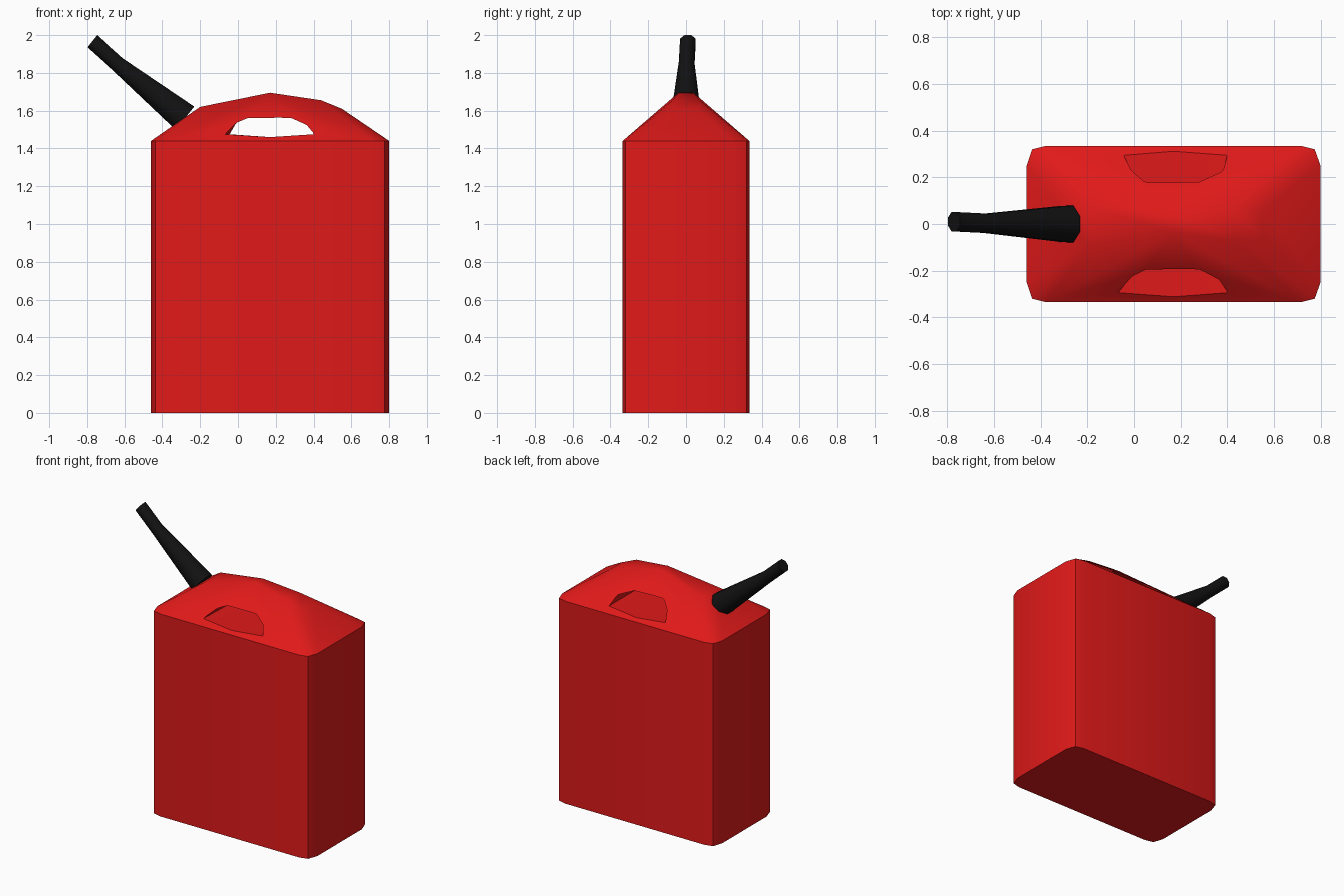
import bpy, bmesh, math
from mathutils import Vector

if "Cube" in bpy.data.objects:
    bpy.data.objects.remove(bpy.data.objects["Cube"])


def material(name, color):
    m = bpy.data.materials.new(name)
    m.diffuse_color = color
    m.use_nodes = True
    m.node_tree.nodes["Principled BSDF"].inputs["Base Color"].default_value = m.diffuse_color
    return m


def add_object(name, bm, mat=None):
    bmesh.ops.recalc_face_normals(bm, faces=bm.faces)
    me = bpy.data.meshes.new(name)
    bm.to_mesh(me)
    bm.free()
    ob = bpy.data.objects.new(name, me)
    bpy.context.collection.objects.link(ob)
    if mat:
        me.materials.append(mat)
    return ob


def hull(name, points, mat=None):
    bm = bmesh.new()
    for p in points:
        bm.verts.new(p)
    bmesh.ops.convex_hull(bm, input=bm.verts)
    bmesh.ops.dissolve_limit(bm, angle_limit=0.01, verts=bm.verts, edges=bm.edges)
    return add_object(name, bm, mat)


def activate(ob):
    bpy.ops.object.select_all(action='DESELECT')
    ob.select_set(True)
    bpy.context.view_layer.objects.active = ob


red = material("red_plastic", (0.75, 0.01, 0.01, 1))
black = material("black_plastic", (0.006, 0.006, 0.006, 1))

# Can body: chamfered tank with a sloped crown
outline = [(-0.46, 0.25), (-0.437, 0.32), (-0.377, 0.335),
           (0.715, 0.335), (0.775, 0.32), (0.80, 0.25)]
crown = [(-0.20, 0.09, 1.62), (0.17, 0.04, 1.695),
         (0.44, 0.07, 1.655), (0.55, 0.06, 1.61)]
points = [(x, s * y, z) for x, y in outline for s in (-1, 1) for z in (0, 1.44)]
points += [(x, s * y, z) for x, y, z in crown for s in (-1, 1)]
body = hull("can_body", points, red)

# Hand hole through the crown, slightly taller at the back
front = [(-0.07, 1.475), (-0.02, 1.525), (0.05, 1.553), (0.28, 1.555),
         (0.36, 1.52), (0.40, 1.475), (0.17, 1.46)]
back = [(-0.04, 1.475), (0.0, 1.54), (0.06, 1.585), (0.28, 1.58),
        (0.38, 1.54), (0.40, 1.475), (0.17, 1.46)]
cutter = hull("hand_hole_cutter",
              [(x, -0.4, z) for x, z in front] + [(x, 0.4, z) for x, z in back])
cutter.hide_render = True
mod = body.modifiers.new("hand_hole", 'BOOLEAN')
mod.operation = 'DIFFERENCE'
mod.solver = 'EXACT'
mod.object = cutter
activate(body)
bpy.ops.object.modifier_apply(modifier=mod.name)
bpy.data.objects.remove(cutter)
bpy.ops.object.shade_smooth_by_angle(angle=math.radians(35))

# Spout: tapering eight-sided tube with a slight bend
stations = [((-0.28, 0, 1.56), 0.082), ((-0.635, 0.003, 1.845), 0.043),
            ((-0.772, 0.01, 1.968), 0.043)]
up = Vector((0.62, 0, 0.785))
side = Vector((0, 1, 0))
bm = bmesh.new()
rings = []
for c, r in stations:
    angles = [math.radians(22.5 + 45 * i) for i in range(8)]
    rings.append([bm.verts.new(Vector(c) + r * 1.04 * (math.cos(a) * side + math.sin(a) * up))
                  for a in angles])
for a, b in zip(rings, rings[1:]):
    for i in range(8):
        j = (i + 1) % 8
        bm.faces.new((a[i], a[j], b[j], b[i]))
bm.faces.new(rings[0])
bm.faces.new(rings[-1])
spout = add_object("spout", bm, black)
activate(spout)
bpy.ops.object.shade_smooth_by_angle(angle=math.radians(50))
